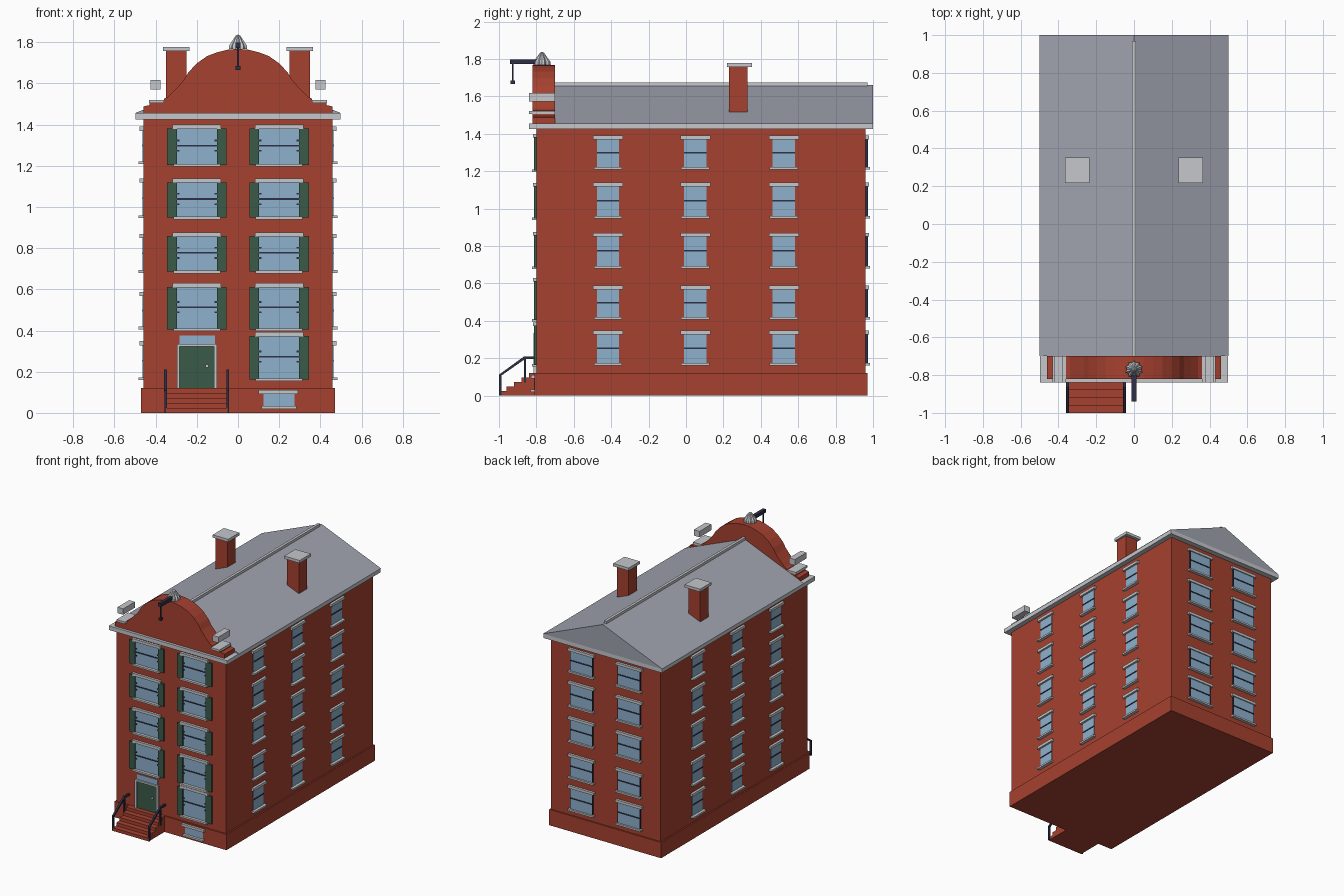
import bpy, bmesh, math

if "Cube" in bpy.data.objects:
    bpy.data.objects.remove(bpy.data.objects["Cube"])


def material(name, r, g, b):
    m = bpy.data.materials.new(name)
    m.diffuse_color = (r, g, b, 1)
    m.use_nodes = True
    m.node_tree.nodes["Principled BSDF"].inputs["Base Color"].default_value = m.diffuse_color
    return m


BRICK = material("red brick", 0.38, 0.052, 0.028)
SLATE = material("grey slate", 0.35, 0.365, 0.43)
STONE = material("pale stone", 0.56, 0.57, 0.60)
GLASS = material("blue glass", 0.27, 0.44, 0.61)
GREEN = material("dark green paint", 0.042, 0.10, 0.065)
IRON = material("dark iron", 0.026, 0.03, 0.06)


def finish(name, mat, bm):
    bmesh.ops.recalc_face_normals(bm, faces=bm.faces)
    me = bpy.data.meshes.new(name)
    bm.to_mesh(me)
    bm.free()
    me.materials.append(mat)
    ob = bpy.data.objects.new(name, me)
    bpy.context.collection.objects.link(ob)
    return ob


def boxes(name, mat, items):
    """One object made of boxes given as (x0, x1, y0, y1, z0, z1)."""
    bm = bmesh.new()
    for b in items:
        lo = [min(b[i], b[i + 1]) for i in (0, 2, 4)]
        hi = [max(b[i], b[i + 1]) for i in (0, 2, 4)]
        for v in bmesh.ops.create_cube(bm, size=1)["verts"]:
            v.co = [hi[i] if v.co[i] > 0 else lo[i] for i in range(3)]
    return finish(name, mat, bm)


def prism(name, mat, pts, place, a, b):
    """Outline swept from a to b; place(p, q, t) gives the 3D point."""
    bm = bmesh.new()
    ends = [[bm.verts.new(place(p, q, t)) for p, q in pts] for t in (a, b)]
    bm.faces.new(ends[0])
    bm.faces.new(ends[1][::-1])
    n = len(pts)
    for i in range(n):
        j = (i + 1) % n
        bm.faces.new((ends[0][i], ends[1][i], ends[1][j], ends[0][j]))
    return finish(name, mat, bm)


def along_y(p, q, t):
    return (p, t, q)


def along_x(p, q, t):
    return (t, p, q)


# Main masses
boxes("walls", BRICK, [(-.46, .46, -.80, .96, .12, 1.425)])
boxes("plinth", BRICK, [(-.47, .47, -.81, .97, 0, .12)])
boxes("cornice", STONE, [(-.497, .497, -.84, 1, 1.425, 1.456)])
prism("roof", SLATE, [(-.5, 1.456), (.5, 1.456), (0, 1.66)], along_y, -.70, 1)
boxes("ridge_cap", STONE, [(-.01, .01, -.70, .97, 1.645, 1.675)])

# Chimneys
boxes("chimneys", BRICK, [(s * .25, s * .35, .23, .33, 1.50, 1.757) for s in (-1, 1)])
boxes("chimney_caps", STONE, [(s * .235, s * .365, .218, .352, 1.757, 1.778) for s in (-1, 1)])

# Curved front gable
half = [(.46, 1.456), (.46, 1.488), (.43, 1.495), (.43, 1.505), (.36, 1.505),
        (.36, 1.525), (.34, 1.535), (.30, 1.575), (.265, 1.615), (.24, 1.655),
        (.20, 1.698), (.15, 1.733), (.10, 1.752), (.05, 1.764)]
outline = half + [(0, 1.768)] + [(-x, z) for x, z in reversed(half)]
prism("front_gable", BRICK, outline, along_y, -.82, -.70)
boxes("gable_shoulder_caps", STONE, [(s * .36, s * .432, -.84, -.70, 1.505, 1.521) for s in (-1, 1)])
boxes("gable_blocks", STONE, [(s * .376, s * .424, -.84, -.70, 1.572, 1.617) for s in (-1, 1)])

# Fluted finial
bm = bmesh.new()
N = 20
rings = []
for r, z in ((.047, 1.768), (.045, 1.785), (.012, 1.832)):
    ring = []
    for i in range(N):
        k = r * (1 if i % 2 else .82)
        a = 2 * math.pi * i / N
        ring.append(bm.verts.new((k * math.cos(a), -.77 + k * math.sin(a), z)))
    rings.append(ring)
for lower, upper in zip(rings, rings[1:]):
    for i in range(N):
        j = (i + 1) % N
        bm.faces.new((lower[i], lower[j], upper[j], upper[i]))
bm.faces.new(rings[0])
tip = bm.verts.new((0, -.77, 1.838))
for i in range(N):
    bm.faces.new((rings[2][i], rings[2][(i + 1) % N], tip))
finish("finial", STONE, bm)

# Hoist beam with rope and hook
boxes("hoist", IRON, [(-.012, .012, -.94, -.78, 1.772, 1.798),
                      (-.004, .004, -.93, -.922, 1.68, 1.775),
                      (-.011, .011, -.938, -.914, 1.665, 1.684)])


# Windows: u runs along a wall, d outward from it
WALLS = {
    "front": lambda u0, u1, d0, d1: (u0, u1, -.80 - d0, -.80 - d1),
    "back": lambda u0, u1, d0, d1: (u0, u1, .96 + d0, .96 + d1),
    "right": lambda u0, u1, d0, d1: (.46 + d0, .46 + d1, u0, u1),
    "left": lambda u0, u1, d0, d1: (-.46 - d0, -.46 - d1, u0, u1),
}
SIDE_ROWS = [(1.208, 1.39), (.947, 1.139), (.68, .87), (.406, .588), (.16, .348)]
FRONT_ROWS = [(1.196, 1.40), (.94, 1.138), (.678, .876), (.397, .63), (.155, .392)]


def windows(wall, centres, rows, w, skip=()):
    put = WALLS[wall]
    panes, rails, lintels, sills, shutters, frames = [], [], [], [], [], []
    for c in centres:
        for k, (z0, z1) in enumerate(rows):
            if (c, k) in skip:
                continue
            zm = (z0 + z1) / 2
            d = .01 if wall == "back" else .003
            panes.append(put(c - w, c + w, -.01, d) + (z0 + .01, z1 - .015))
            rails.append(put(c - w, c + w, 0, d + .004) + (zm - .004, zm + .004))
            lintels.append(put(c - w - .02, c + w + .02, -.01, .018) + (z1 - .02, z1))
            sills.append(put(c - w - .016, c + w + .016, -.01, .024) + (z0, z0 + .013))
            if wall == "back":
                for s in (-1, 1):
                    frames.append(put(c + s * w, c + s * (w + .004), 0, .012) + (z0 + .012, z1 - .018))
            if wall == "front":
                for s in (-1, 1):
                    shutters.append(put(c + s * .097, c + s * .145, -.005, .012) + (z0 + .008, z1 - .018))
                    for dz in (-.025, .025):  # shutter catches
                        rails.append(put(c + s * .085, c + s * .099, 0, .009) + (zm + dz - .004, zm + dz + .004))
    for name, mat, items in (("panes", GLASS, panes), ("rails", IRON, rails), ("lintels", STONE, lintels),
                             ("sills", STONE, sills), ("shutters", GREEN, shutters), ("frames", IRON, frames)):
        if items:
            boxes(f"{wall}_window_{name}", mat, items)


windows("front", (-.2, .2), FRONT_ROWS, .098, skip=((-.2, 4),))
windows("back", (-.2, .2), SIDE_ROWS, .09)
for side in ("right", "left"):
    windows(side, (-.417, .05, .523), SIDE_ROWS, .06)

# Basement window
boxes("basement_pane", GLASS, [(.125, .275, -.80, -.813, .03, .095)])
boxes("basement_trim", STONE, [(.10, .292, -.80, -.828, .092, .11),
                               (.115, .285, -.80, -.832, .02, .033)])

# Front door
boxes("door_frame", STONE, [(-.297, -.283, -.79, -.815, .12, .335),
                            (-.117, -.103, -.79, -.815, .12, .335),
                            (-.297, -.103, -.79, -.815, .322, .335)])
boxes("door", GREEN, [(-.283, -.117, -.79, -.806, .12, .322)])
boxes("transom_pane", GLASS, [(-.285, -.112, -.79, -.804, .335, .375)])
boxes("door_knob", STONE, [(-.158, -.144, -.80, -.815, .221, .235)])

# Entrance steps
stair = [(-.80, 0), (-1, 0)]
for i in range(5):
    y = -1 + i * .04
    stair += [(y, (i + 1) * .024), (min(y + .04, -.80), (i + 1) * .024)]
prism("entrance_steps", BRICK, stair, along_x, -.35, -.05)

# Stair railings
rail = [(-1, .098), (-1, .112), (-.865, .21), (-.805, .21), (-.805, .196), (-.86, .196)]
for label, x in (("left", -.352), ("right", -.05)):
    prism(f"{label}_handrail", IRON, rail, along_x, x - .007, x + .007)
    boxes(f"{label}_rail_posts", IRON, [(x - .006, x + .006, -.999, -.987, 0, .105),
                                        (x - .006, x + .006, -.867, -.855, .07, .20)])
